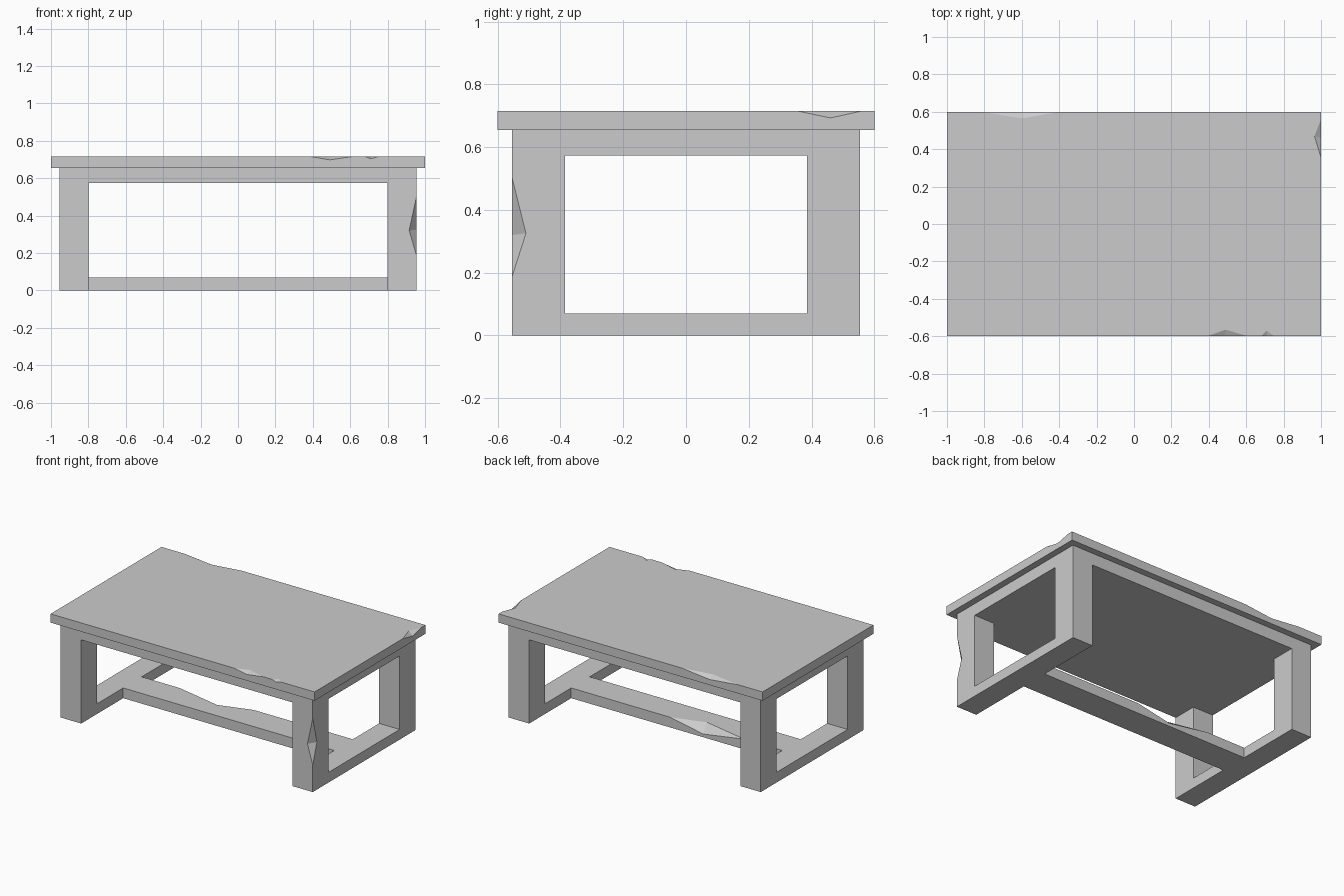
import bpy, bmesh
from mathutils import Vector

if "Cube" in bpy.data.objects:
    bpy.data.objects.remove(bpy.data.objects["Cube"])


def make_object(name, bm):
    bmesh.ops.recalc_face_normals(bm, faces=bm.faces[:])
    mesh = bpy.data.meshes.new(name)
    bm.to_mesh(mesh)
    bm.free()
    ob = bpy.data.objects.new(name, mesh)
    bpy.context.collection.objects.link(ob)
    return ob


def box(name, lo, hi):
    bm = bmesh.new()
    bmesh.ops.create_cube(bm, size=1)
    lo, hi = Vector(lo), Vector(hi)
    bmesh.ops.scale(bm, vec=hi - lo, verts=bm.verts[:])
    bmesh.ops.translate(bm, vec=(lo + hi) / 2, verts=bm.verts[:])
    return make_object(name, bm)


def cut(target, cutter):
    cutter.hide_render = True
    mod = target.modifiers.new("cut", 'BOOLEAN')
    mod.operation = 'DIFFERENCE'
    mod.solver = 'EXACT'
    mod.object = cutter
    bpy.context.view_layer.objects.active = target
    bpy.ops.object.modifier_apply(modifier=mod.name)
    bpy.data.objects.remove(cutter)


def chip(target, end_1, end_2, inner_1, inner_2):
    """Wedge notch on an edge: two ends on the edge, one deep point on each face."""
    pts = [Vector(p) for p in (end_1, end_2, inner_1, inner_2)]
    mid = (pts[2] + pts[3]) / 2
    bm = bmesh.new()
    # enlarging about the notch line keeps its planes and clears the surface
    v = [bm.verts.new(mid + (p - mid) * 1.4) for p in pts]
    for tri in ((0, 1, 2), (0, 1, 3), (0, 2, 3), (1, 2, 3)):
        bm.faces.new([v[i] for i in tri])
    cut(target, make_object("chip_cutter", bm))


# Table top
TOP = 0.715
top = box("table_top", (-1, -0.6, 0.655), (1, 0.6, TOP))

# Base: solid block opened up into end frames, upper slab and stretcher
base = box("table_base", (-0.955, -0.555, 0), (0.955, 0.555, 0.655))
cut(base, box("long_opening", (-0.8, -1, 0.07), (0.8, 1, 0.573)))
cut(base, box("end_opening", (-2, -0.385, 0.07), (2, 0.385, 0.573)))
for lo, hi in ((-1, -0.1), (0.1, 1)):
    cut(base, box("stretcher_gap", (-0.8, lo, -0.5), (0.8, hi, 0.3)))

# Worn notches on the top: back, front large, front small, right end
chip(top, (-0.82, 0.6, TOP), (-0.39, 0.6, TOP), (-0.6, 0.565, TOP), (-0.6, 0.6, 0.693))
chip(top, (0.39, -0.6, TOP), (0.61, -0.6, TOP), (0.49, -0.565, TOP), (0.49, -0.6, 0.698))
chip(top, (0.68, -0.6, TOP), (0.75, -0.6, TOP), (0.71, -0.57, TOP), (0.71, -0.6, 0.704))
chip(top, (1, 0.355, TOP), (1, 0.56, TOP), (0.965, 0.47, TOP), (1, 0.46, 0.693))

# Worn notches on the front right leg and the stretcher
chip(base, (0.955, -0.555, 0.185), (0.955, -0.555, 0.505),
     (0.915, -0.555, 0.32), (0.955, -0.51, 0.325))
chip(base, (-0.51, 0.1, 0.07), (0.05, 0.1, 0.07), (-0.18, 0.03, 0.07), (-0.2, 0.1, 0.022))
